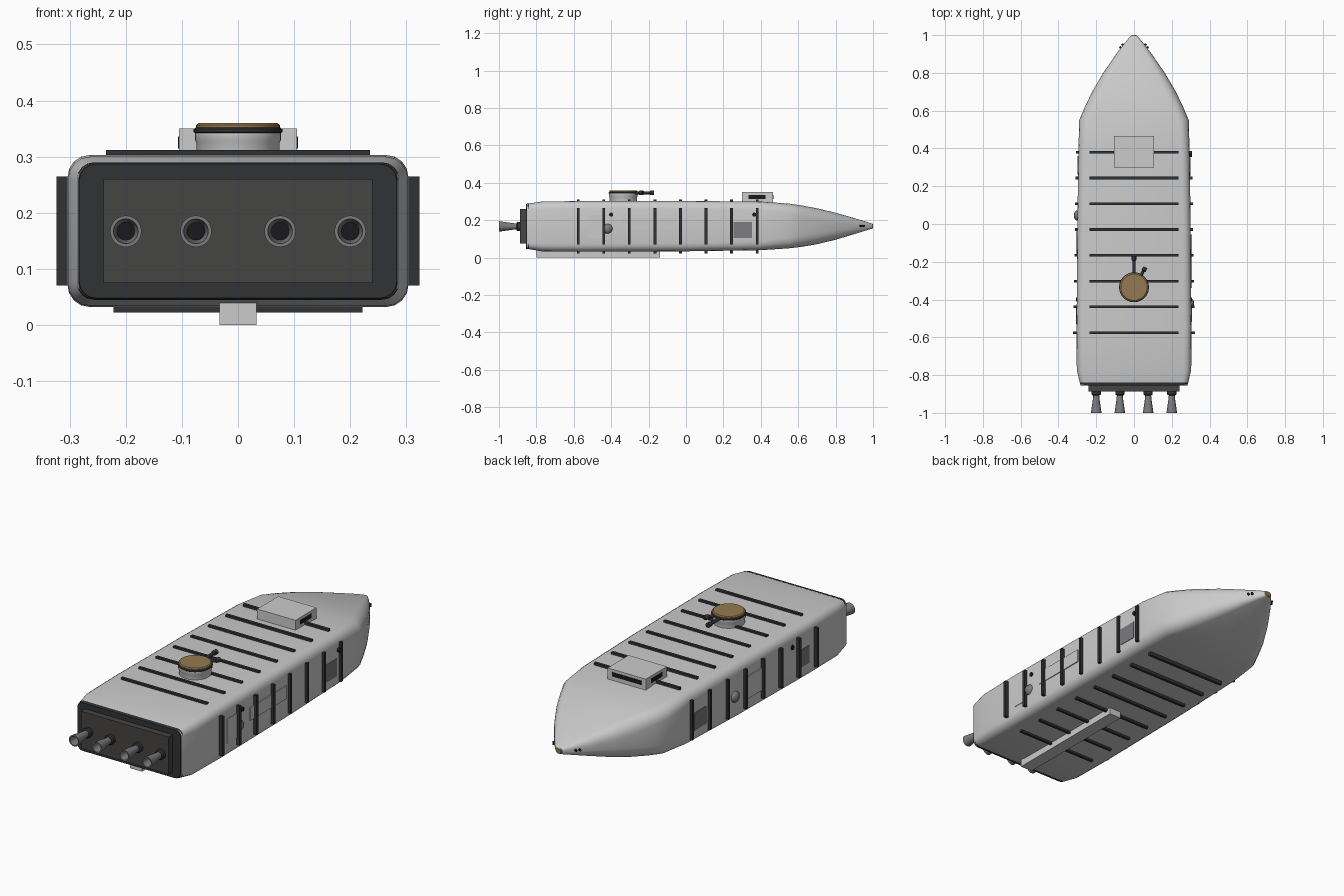
import bpy, bmesh, math
from mathutils import Vector, Matrix

if "Cube" in bpy.data.objects:
    bpy.data.objects.remove(bpy.data.objects["Cube"])


def mat(name, c):
    m = bpy.data.materials.new(name)
    m.diffuse_color = (*c, 1)
    m.use_nodes = True
    m.node_tree.nodes["Principled BSDF"].inputs["Base Color"].default_value = m.diffuse_color
    return m


DARK = mat("dark_metal", (0.03, 0.032, 0.036))
PLATE = mat("engine_grey", (0.06, 0.058, 0.055))
BLACK = mat("black", (0.01, 0.01, 0.012))
BROWN = mat("bronze", (0.30, 0.19, 0.08))
MID = mat("mid_grey", (0.2, 0.2, 0.21))


def finish(name, bm, m=None, smooth=True):
    bmesh.ops.recalc_face_normals(bm, faces=bm.faces)
    me = bpy.data.meshes.new(name)
    bm.to_mesh(me)
    bm.free()
    ob = bpy.data.objects.new(name, me)
    bpy.context.collection.objects.link(ob)
    if m:
        me.materials.append(m)
    if smooth:
        bpy.ops.object.select_all(action='DESELECT')
        ob.select_set(True)
        bpy.context.view_layer.objects.active = ob
        bpy.ops.object.shade_smooth_by_angle(angle=math.radians(32))
    return ob


def box(name, x0, x1, y0, y1, z0, z1, m=None):
    bm = bmesh.new()
    bmesh.ops.create_cube(bm, size=1)
    for v in bm.verts:
        v.co = Vector(((x0 + x1) / 2 + v.co.x * (x1 - x0),
                       (y0 + y1) / 2 + v.co.y * (y1 - y0),
                       (z0 + z1) / 2 + v.co.z * (z1 - z0)))
    return finish(name, bm, m, False)


def revolve(name, profile, origin, axis, m=None, n=32):
    """Lathe (radius, height) points around an axis through origin."""
    bm = bmesh.new()
    rot = Vector((0, 0, 1)).rotation_difference(Vector(axis)).to_matrix()
    rings = [[bm.verts.new(Vector(origin) + rot @ Vector(
        (r * math.cos(2 * math.pi * i / n), r * math.sin(2 * math.pi * i / n), h)))
        for i in range(n)] for r, h in profile]
    for a, b in zip(rings, rings[1:]):
        for i in range(n):
            bm.faces.new((a[i], a[(i + 1) % n], b[(i + 1) % n], b[i]))
    bm.faces.new(rings[0])
    bm.faces.new(rings[-1])
    return finish(name, bm, m)


def loft(name, sections, m=None, k=5):
    """Skin rounded rectangles given as (y, half width, z low, z high, radius)."""
    bm = bmesh.new()
    rings = []
    for y, w, z0, z1, r in sections:
        ring = []
        for c, (sx, zc) in enumerate(((1, z1 - r), (-1, z1 - r), (-1, z0 + r), (1, z0 + r))):
            for j in range(k):
                a = math.pi / 2 * (c + j / (k - 1))
                ring.append(bm.verts.new((sx * (w - r) + r * math.cos(a), y, zc + r * math.sin(a))))
        rings.append(ring)
    n = 4 * k
    for a, b in zip(rings, rings[1:]):
        for i in range(n):
            bm.faces.new((a[i], a[(i + 1) % n], b[(i + 1) % n], b[i]))
    bm.faces.new(rings[0])
    bm.faces.new(rings[-1])
    return finish(name, bm, m)


# Main hull with tapering nose
loft("hull", [
    (-0.85, 0.285, 0.047, 0.288, 0.03), (-0.77, 0.303, 0.034, 0.300, 0.04),
    (-0.55, 0.304, 0.032, 0.303, 0.04), (0.0, 0.300, 0.034, 0.303, 0.042),
    (0.40, 0.294, 0.040, 0.300, 0.045), (0.55, 0.290, 0.050, 0.289, 0.055),
    (0.62, 0.260, 0.058, 0.279, 0.058), (0.70, 0.222, 0.072, 0.264, 0.058),
    (0.80, 0.163, 0.096, 0.240, 0.05), (0.90, 0.094, 0.126, 0.211, 0.033),
    (0.955, 0.052, 0.143, 0.195, 0.02), (0.995, 0.018, 0.155, 0.182, 0.01)])
loft("nose_tip", [(0.985, 0.021, 0.152, 0.185, 0.012), (1.0, 0.012, 0.157, 0.18, 0.008)], BROWN)

# Stern plates and engine nozzles
loft("stern_rim", [(-0.856, 0.283, 0.048, 0.287, 0.03), (-0.84, 0.287, 0.045, 0.290, 0.03)], DARK)
box("engine_block", -0.24, 0.24, -0.887, -0.85, 0.075, 0.26, PLATE)
for i, x in enumerate((-0.2, -0.075, 0.075, 0.2)):
    o = (x, -0.88, 0.167)
    revolve(f"nozzle_collar_{i}", [(0.024, 0), (0.024, 0.022), (0.018, 0.027)], o, (0, -1, 0), DARK)
    revolve(f"nozzle_{i}", [(0.015, 0.02), (0.018, 0.05), (0.028, 0.12), (0.022, 0.12), (0.014, 0.06)],
            o, (0, -1, 0), MID)
    revolve(f"nozzle_throat_{i}", [(0.016, 0.072), (0.016, 0.075)], o, (0, -1, 0), BLACK)

# Ribs around the hull
for i in range(8):
    y = 0.38 - i * 0.1365
    y0, y1 = y - 0.007, y + 0.007
    out = 0.313 - 0.018 * y
    box(f"top_rib_{i}", -0.235, 0.235, y0, y1, 0.285, 0.312, DARK)
    box(f"bottom_rib_{i}", -0.222, 0.222, y0, y1, 0.022, 0.05, DARK)
    for s, side in ((-1, "left"), (1, "right")):
        xa, xb = sorted((s * 0.28, s * out))
        box(f"{side}_rib_{i}", xa, xb, y0, y1, 0.07, 0.265, DARK)

# Keel beam
box("keel", -0.033, 0.033, -0.80, -0.14, 0.0, 0.05)

# Bridge with windows
box("bridge", -0.105, 0.105, 0.30, 0.465, 0.285, 0.35)
box("bridge_side_window", -0.1065, 0.1065, 0.335, 0.425, 0.315, 0.336, BLACK)
box("bridge_front_window", -0.08, 0.08, 0.45, 0.4665, 0.315, 0.336, BLACK)

# Turret with two barrels
T = (0, -0.335, 0)
revolve("turret_base", [(0.074, 0.29), (0.074, 0.325), (0.077, 0.33), (0.077, 0.343)], T, (0, 0, 1))
revolve("turret_ring", [(0.075, 0.341), (0.079, 0.344), (0.079, 0.349), (0.075, 0.352)], T, (0, 0, 1), DARK)
revolve("turret_cap", [(0.075, 0.349), (0.075, 0.356), (0.07, 0.36)], T, (0, 0, 1), BROWN)
for i, (ang, length) in enumerate(((0, 0.165), (30, 0.122))):
    d = Vector((math.sin(math.radians(ang)), math.cos(math.radians(ang)), 0))
    revolve(f"barrel_{i}", [(0.008, 0.05), (0.008, length - 0.025), (0.012, length - 0.02), (0.012, length)],
            (0, -0.335, 0.346), d, DARK, 16)

# Side hatches, plates, domes and ports
for s, side, dark_y, plate_y, dome, ports in (
        (1, "right", [(0.255, 0.352)], [(-0.34, -0.055, 0.15, 0.215), (-0.52, -0.44, 0.105, 0.227)],
         (-0.42, 0.155), [(-0.4, 0.23), (0.365, 0.23)]),
        (-1, "left", [(0.262, 0.36), (-0.53, -0.445)], [(-0.16, -0.04, 0.11, 0.22)],
         (0.045, 0.155), [(-0.4, 0.23)])):
    def panel(name, y0, y1, z0, z1, out, m=None):
        xa, xb = sorted((s * 0.27, s * out))
        box(f"{side}_{name}", xa, xb, y0, y1, z0, z1, m)
    for i, (a, b) in enumerate(dark_y):
        panel(f"hatch_{i}", a, b, 0.105, 0.192, 0.298 if a > 0 else 0.306, MID)
    for i, (a, b, c, d) in enumerate(plate_y):
        panel(f"plate_{i}", a, b, c, d, 0.306)
    revolve(f"{side}_dome", [(0.027 * math.cos(t * math.pi / 14), 0.02 * math.sin(t * math.pi / 14))
                             for t in range(7)], (s * 0.299, *dome), (s, 0, 0), MID, 24)
    for i, (y, z) in enumerate(ports):
        revolve(f"{side}_port_{i}", [(0.011, 0), (0.011, 0.02)], (s * 0.288, y, z), (s, 0, 0), BLACK, 16)
    # Small sensor eyes near the nose
    for i, y in enumerate((0.935, 0.95)):
        revolve(f"{side}_nose_eye_{i}", [(0.006, -0.01), (0.006, 0.005)],
                (s * (0.072 - (y - 0.935) * 0.75), y, 0.17), (s, 0.7, 0), BLACK, 12)
